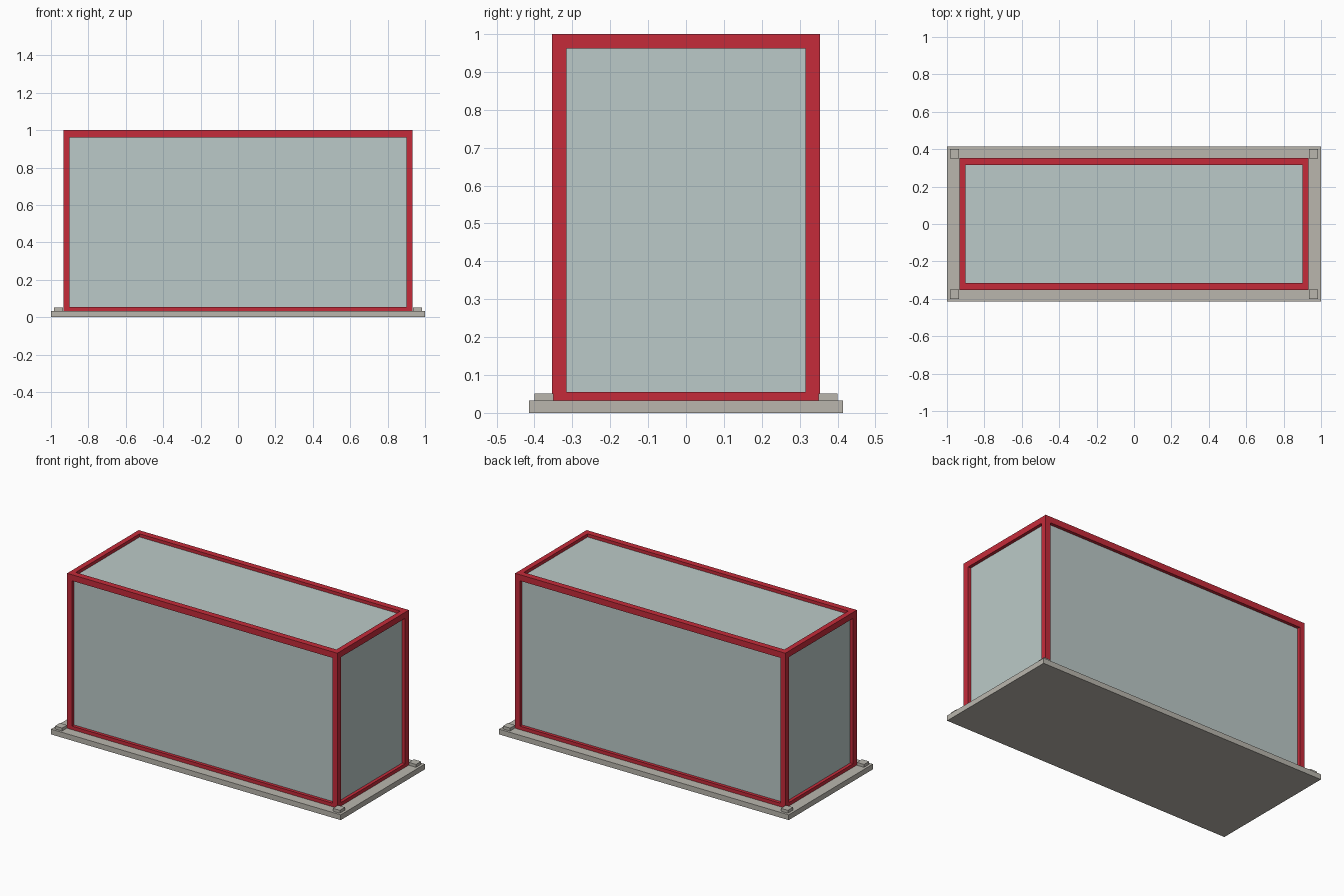
import bpy

cube = bpy.data.objects.get("Cube")
if cube:
    bpy.data.objects.remove(cube, do_unlink=True)


def material(name, rgb):
    mat = bpy.data.materials.new(name)
    mat.use_nodes = True
    colour = (*rgb, 1)
    mat.diffuse_color = colour
    mat.node_tree.nodes["Principled BSDF"].inputs["Base Color"].default_value = colour
    return mat


red = material("red frame", (0.56, 0.024, 0.042))
glass = material("pale glass", (0.50, 0.59, 0.58))
stone = material("warm grey base", (0.49, 0.47, 0.42))


def box(name, low, high, mat):
    """Box spanning two opposite corners."""
    centre = [(a + b) / 2 for a, b in zip(low, high)]
    bpy.ops.mesh.primitive_cube_add(size=1, location=centre)
    obj = bpy.context.object
    obj.name = name
    obj.scale = [abs(b - a) for a, b in zip(low, high)]
    bpy.ops.object.transform_apply(location=False, rotation=False, scale=True)
    obj.data.materials.append(mat)
    return obj


# Outer limits of the frame and edges of its openings
X, Y, TOP = 0.933, 0.353, 1.0
XI, YI = 0.90, 0.315
FLOOR, SILL, HEAD = 0.033, 0.055, 0.962
RECESS = 0.02

# Base slab
box("base_slab", (-1, -0.415, 0), (1, 0.415, FLOOR), stone)

# Corner posts and base pads
for sx, side in ((1, "left"), (-1, "right")):
    for sy, end in ((-1, "front"), (1, "back")):
        box(f"{end}_{side}_post", (sx * XI, sy * YI, FLOOR), (sx * X, sy * Y, TOP), red)
        box(f"{end}_{side}_base_pad", (sx * 0.935, sy * 0.35, FLOOR),
            (sx * 0.984, sy * 0.40, 0.051), stone)

# Rails between the posts, at the bottom and the top
for level, low, high in (("bottom", FLOOR, SILL), ("top", HEAD, TOP)):
    for sy, end in ((-1, "front"), (1, "back")):
        box(f"{end}_{level}_rail", (-XI, sy * YI, low), (XI, sy * Y, high), red)
    for sx, side in ((1, "left"), (-1, "right")):
        box(f"{side}_{level}_rail", (sx * XI, -YI, low), (sx * X, YI, high), red)

# Glazing panels set back inside the frame
GX, GY, GZ = X - RECESS, Y - RECESS, TOP - RECESS
THICK = 0.008
for sy, end in ((-1, "front"), (1, "back")):
    box(f"{end}_glass", (-XI, sy * (GY - THICK), SILL), (XI, sy * GY, HEAD), glass)
for sx, side in ((1, "left"), (-1, "right")):
    box(f"{side}_glass", (sx * (GX - THICK), -YI, SILL), (sx * GX, YI, HEAD), glass)
box("roof_glass", (-XI, -YI, GZ - THICK), (XI, YI, GZ), glass)
